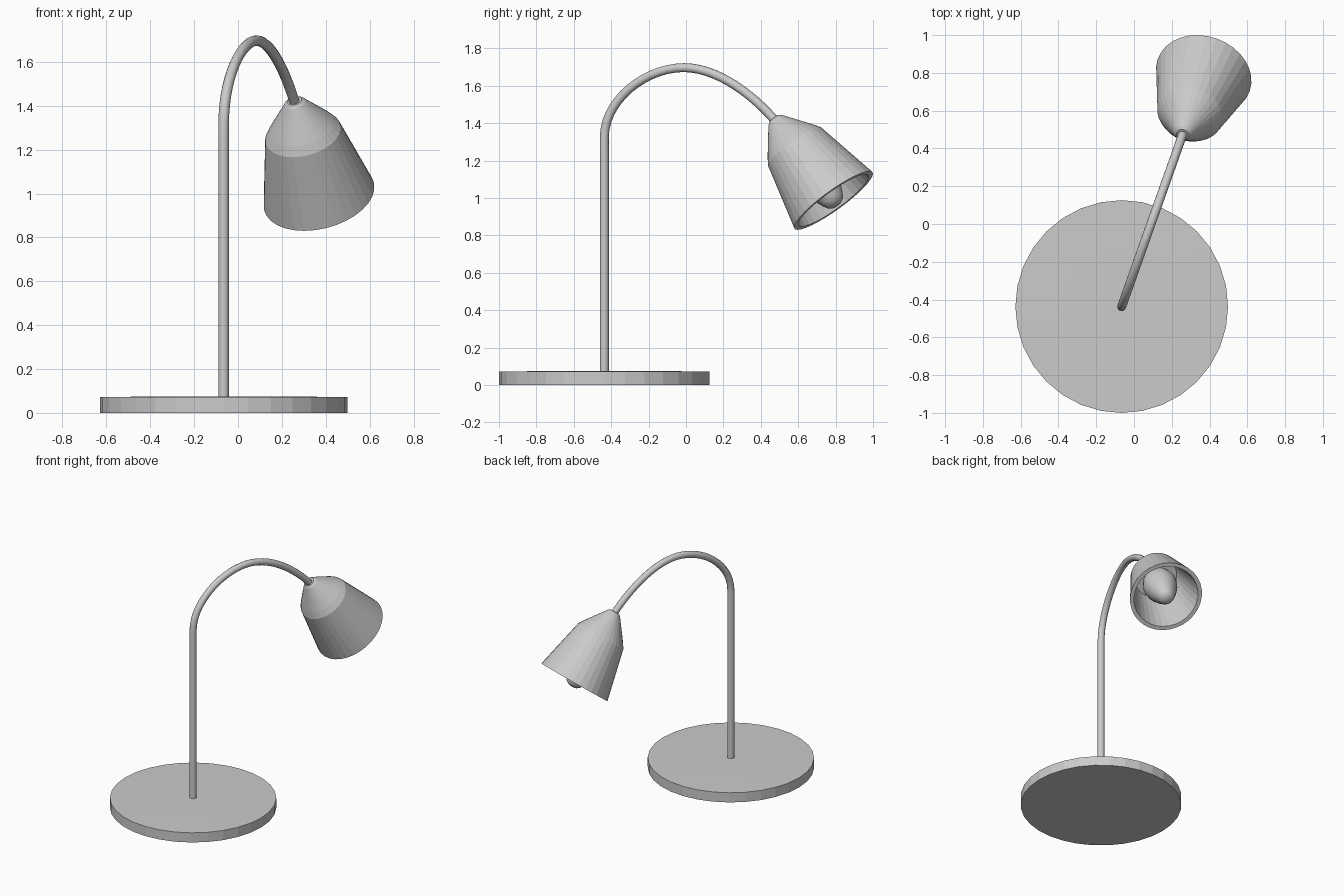
import bpy, bmesh, math
from mathutils import Vector

cube = bpy.data.objects.get("Cube")
if cube:
    bpy.data.objects.remove(cube, do_unlink=True)

grey = bpy.data.materials.new("lamp grey")
grey.use_nodes = True
colour = (0.6, 0.6, 0.6, 1)
grey.diffuse_color = colour
grey.node_tree.nodes["Principled BSDF"].inputs["Base Color"].default_value = colour

FOOT = Vector((-0.065, -0.437, 0))
REACH = Vector((0.334, 0.943, 0))      # horizontal direction the arm leans in


def arm_point(s, z):
    """Point at distance s from the pole, in the plane of the arm."""
    return FOOT + REACH * s + Vector((0, 0, z))


def lathe(name, profile, sides, smooth=False):
    """Turn (radius, height) points round the local z axis."""
    bm = bmesh.new()
    rings = []
    for r, h in profile:
        if r == 0:
            rings.append([bm.verts.new((0, 0, h))] * sides)
        else:
            rings.append([bm.verts.new((r * math.cos(a), r * math.sin(a), h))
                          for a in (math.tau * i / sides for i in range(sides))])
    for low, high in zip(rings, rings[1:]):
        for i in range(sides):
            j = (i + 1) % sides
            corners = dict.fromkeys((low[i], low[j], high[j], high[i]))
            bm.faces.new(list(corners))
    bmesh.ops.recalc_face_normals(bm, faces=bm.faces)
    for f in bm.faces:
        f.smooth = smooth
    mesh = bpy.data.meshes.new(name)
    bm.to_mesh(mesh)
    bm.free()
    mesh.materials.append(grey)
    obj = bpy.data.objects.new(name, mesh)
    bpy.context.collection.objects.link(obj)
    return obj


# Round base with a barely raised centre
base = lathe("base", [(0, 0), (0.563, 0), (0.563, 0.072), (0.3, 0.075), (0, 0.075)], 32)
base.location = FOOT

# Pole and gooseneck as one swept tube: (handle, point, handle)
curve = bpy.data.curves.new("gooseneck", "CURVE")
curve.dimensions = "3D"
curve.bevel_depth = 0.024
curve.bevel_resolution = 4
curve.resolution_u = 14
curve.use_fill_caps = True
knots = [((0, 0.04), (0, 0.06), (0, 0.4)),
         ((0, 1.0), (0, 1.32), (0, 1.53)),
         ((0.24, 1.697), (0.45, 1.697), (0.65, 1.697)),
         ((0.86, 1.54), (0.985, 1.395), (1.0, 1.38))]
spline = curve.splines.new("BEZIER")
spline.bezier_points.add(len(knots) - 1)
for p, (left, mid, right) in zip(spline.bezier_points, knots):
    p.handle_left_type = p.handle_right_type = "FREE"
    p.handle_left, p.co, p.handle_right = (arm_point(*k) for k in (left, mid, right))
curve.materials.append(grey)
arm = bpy.data.objects.new("gooseneck", curve)
bpy.context.collection.objects.link(arm)
bpy.ops.object.select_all(action="DESELECT")
arm.select_set(True)
bpy.context.view_layer.objects.active = arm
bpy.ops.object.convert(target="MESH")
bpy.ops.object.shade_smooth_by_angle(angle=math.radians(40))

# Shade with cap, shoulder, rim and hollow inside
shade = lathe("shade", [(0, 0.55), (0.034, 0.55), (0.048, 0.538), (0.15, 0.4),
                        (0.176, 0.36), (0.258, 0), (0.23, 0), (0.152, 0.34),
                        (0, 0.34)], 32)

# Tapered bulb that peeks out of the rim
bulb = lathe("bulb", [(0, -0.035), (0.03, -0.03), (0.052, -0.015), (0.066, 0.01),
                      (0.09, 0.07), (0.112, 0.14), (0.12, 0.2), (0.108, 0.26),
                      (0.07, 0.31), (0.05, 0.345), (0, 0.345)], 24, smooth=True)

# Tip the head so that it points down and outwards
up_axis = REACH * -0.609 + Vector((0, 0, 0.793))
for part in (shade, bulb):
    part.location = arm_point(1.3, 0.987)
    part.rotation_mode = "QUATERNION"
    part.rotation_quaternion = up_axis.to_track_quat("Z", "Y")
